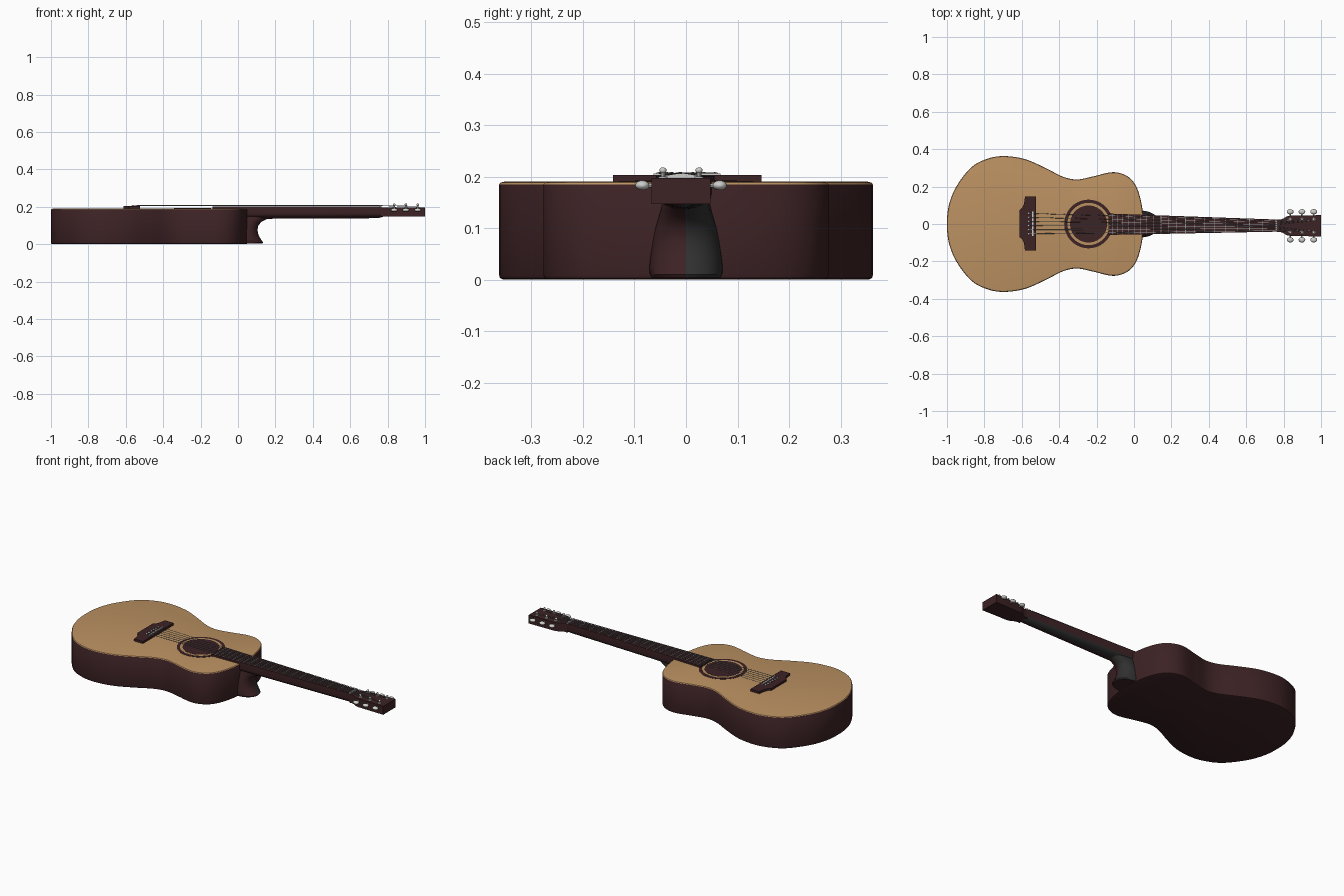
import bpy, bmesh, math
from mathutils import Vector

if "Cube" in bpy.data.objects:
    bpy.data.objects.remove(bpy.data.objects["Cube"])


def material(name, rgb):
    m = bpy.data.materials.new(name)
    m.diffuse_color = (*rgb, 1)
    m.use_nodes = True
    m.node_tree.nodes["Principled BSDF"].inputs["Base Color"].default_value = m.diffuse_color
    return m


TAN = material("spruce tan", (0.50, 0.285, 0.122))
BROWN = material("dark rosewood", (0.046, 0.016, 0.018))
GREY = material("charcoal", (0.03, 0.03, 0.03))
SILVER = material("silver", (0.62, 0.62, 0.60))
STEEL = material("string steel", (0.30, 0.30, 0.31))


def cy(x):
    # the neck and bridge centreline leans very slightly
    return -0.0025 - 0.008 * x


def make(name, verts, faces, mats, smooth=True, rule=None):
    me = bpy.data.meshes.new(name)
    me.from_pydata(verts, [], faces)
    bm = bmesh.new()
    bm.from_mesh(me)
    bmesh.ops.recalc_face_normals(bm, faces=bm.faces)
    for f in bm.faces:
        if rule:
            f.material_index = rule(f)
    bm.to_mesh(me)
    bm.free()
    for m in mats:
        me.materials.append(m)
    ob = bpy.data.objects.new(name, me)
    bpy.context.collection.objects.link(ob)
    if smooth:
        bpy.ops.object.select_all(action='DESELECT')
        ob.select_set(True)
        bpy.context.view_layer.objects.active = ob
        bpy.ops.object.shade_smooth_by_angle(angle=math.radians(35))
    return ob


def loft(name, rings, mats, smooth=True, rule=None, caps=True):
    n = len(rings[0])
    verts = [p for r in rings for p in r]
    faces = [(i * n + j, i * n + (j + 1) % n, (i + 1) * n + (j + 1) % n, (i + 1) * n + j)
             for i in range(len(rings) - 1) for j in range(n)]
    if caps:
        faces += [tuple(range(n)), tuple(range((len(rings) - 1) * n, len(rings) * n))]
    return make(name, verts, faces, mats, smooth, rule)


def prism(name, pts, z0, z1, mat, smooth=True):
    return loft(name, [[(x, y, z) for x, y in pts] for z in (z0, z1)], [mat], smooth)


def box(name, x0, x1, y0, y1, z0, z1, mat):
    return prism(name, [(x0, y0), (x1, y0), (x1, y1), (x0, y1)], z0, z1, mat, False)


def rod(name, a, b, r, mat, n=8):
    a, b = Vector(a), Vector(b)
    d = (b - a).normalized()
    u = d.orthogonal().normalized()
    v = d.cross(u)
    ang = [2 * math.pi * k / n for k in range(n)]
    return loft(name, [[c + (u * math.cos(t) + v * math.sin(t)) * r for t in ang] for c in (a, b)], [mat])


def ellipsoid(name, c, s, mat):
    bm = bmesh.new()
    bmesh.ops.create_uvsphere(bm, u_segments=16, v_segments=10, radius=1)
    verts = [(c[0] + v.co.x * s[0], c[1] + v.co.y * s[1], c[2] + v.co.z * s[2]) for v in bm.verts]
    bm.verts.index_update()
    faces = [tuple(v.index for v in f.verts) for f in bm.faces]
    bm.free()
    return make(name, verts, faces, [mat])


def spline(pts, steps=6):
    out, n = [], len(pts)
    for i in range(n):
        p = [Vector(pts[(i + k) % n]) for k in (-1, 0, 1, 2)]
        for s in range(steps):
            t = s / steps
            out.append(0.5 * (2 * p[1] + (p[2] - p[0]) * t + (2 * p[0] - 5 * p[1] + 4 * p[2] - p[3]) * t * t
                              + (3 * p[1] - p[0] - 3 * p[2] + p[3]) * t ** 3))
    return out


def inset(pts, d):
    n, out = len(pts), []
    for i in range(n):
        t = (pts[(i + 1) % n] - pts[i - 1]).normalized()
        out.append(pts[i] + Vector((t.y, -t.x)) * d)
    return out


# body: figure-eight outline, mirrored
half = [(-1, 0), (-0.99, 0.10), (-0.95, 0.20), (-0.87, 0.303), (-0.78, 0.350), (-0.69, 0.363), (-0.58, 0.346),
        (-0.47, 0.298), (-0.38, 0.253), (-0.305, 0.238), (-0.22, 0.254), (-0.115, 0.277), (-0.04, 0.258),
        (0.01, 0.205), (0.04, 0.11), (0.05, 0)]
outline = spline(half + [(x, -y) for x, y in half[-2:0:-1]])
layers = [(0.008, 0.0), (0.002, 0.003), (0, 0.01), (0, 0.184), (0.002, 0.187)]
loft("body", [[(p.x, p.y, z) for p in inset(outline, d)] for d, z in layers], [BROWN])
# soundboard: light top with a soft edge
loft("soundboard", [[(p.x, p.y, z) for p in inset(outline, d)]
                    for d, z in ((0.0005, 0.185), (0.003, 0.1885), (0.010, 0.19))], [TAN])


# sound hole and rosette rings, thin plates
def disc(name, r, z, mat):
    pts = [(-0.243 + r * math.cos(2 * math.pi * k / 64), r * math.sin(2 * math.pi * k / 64)) for k in range(64)]
    return prism(name, pts, 0.188, z, mat)


disc("rosette_outer", 0.130, 0.1910, BROWN)
disc("rosette_inlay", 0.113, 0.1917, TAN)
disc("sound_hole", 0.099, 0.1924, BROWN)

# bridge with saddle and pins
bc = cy(-0.57)
side = [(-0.525, 0.144), (-0.583, 0.144), (-0.588, 0.105), (-0.598, 0.085), (-0.612, 0.072)]
prism("bridge", [(x, y + bc) for x, y in side] + [(x, -y + bc) for x, y in side[::-1]], 0.188, 0.203, BROWN)
box("saddle", -0.546, -0.538, bc - 0.065, bc + 0.065, 0.2, 0.206, SILVER)


def half_width(x):
    return 0.052 - 0.0195 * (x - 0.05) / 0.71


# fretboard
ends = (-0.135, 0.765)
prism("fretboard", [(x, cy(x) + s * half_width(x)) for x, s in
                    ((ends[0], -1), (ends[1], -1), (ends[1], 1), (ends[0], 1))], 0.185, 0.201, BROWN, False)
for n in range(1, 20):
    x = 0.76 - 1.31 * (1 - 2 ** (-n / 12))
    w = half_width(x) - 0.002
    box(f"fret_{n}", x - 0.0018, x + 0.0018, cy(x) - w, cy(x) + w, 0.2, 0.2025, STEEL)
box("nut", 0.757, 0.767, cy(0.76) - 0.032, cy(0.76) + 0.032, 0.19, 0.206, SILVER)

# neck: rounded underside, one half charcoal
rings = []
for x, zb in ((0.03, 0.134), (0.17, 0.136), (0.75, 0.139), (0.785, 0.15)):
    w = half_width(x)
    arc = [(math.cos(math.pi * k / 12), math.sin(math.pi * k / 12)) for k in range(13)]
    rings.append([(x, cy(x) + w, 0.19)] + [(x, cy(x) + w * c, 0.165 - (0.165 - zb) * s) for c, s in arc]
                 + [(x, cy(x) - w, 0.19)])
loft("neck", rings, [BROWN, GREY],
     rule=lambda f: int(f.calc_center_median().y > cy(f.calc_center_median().x) and f.normal.z < -0.25))

# heel: concave flare down to the back of the body
rings = []
for z, xf, w in ((0.004, 0.130, 0.067), (0.010, 0.134, 0.071), (0.025, 0.123, 0.072), (0.05, 0.109, 0.069),
                 (0.075, 0.104, 0.065), (0.10, 0.109, 0.060), (0.12, 0.125, 0.054), (0.134, 0.155, 0.050),
                 (0.15, 0.18, 0.046)):
    arc = [math.pi * (k / 16 - 0.5) for k in range(17)]
    rings.append([(0.0, -w, z)] + [(0.03 + (xf - 0.03) * math.cos(t) ** 0.8 if abs(t) < 1.57 else 0.03,
                                    w * math.sin(t), z) for t in arc] + [(0.0, w, z)])
loft("heel", rings, [BROWN, GREY], rule=lambda f: int(f.calc_center_median().y > 0.001))

# headstock
hc = cy(0.9)
side = [(0.762, 0.033), (0.785, 0.034), (0.80, 0.040), (0.815, 0.050), (0.835, 0.054), (1.0, 0.057)]
prism("headstock", [(x, y + hc) for x, y in side] + [(x, -y + hc) for x, y in side[::-1]], 0.147, 0.197, BROWN)

# tuners: post, collar, shaft and button, three per side
for s in (-1, 1):
    for i, x in enumerate((0.835, 0.898, 0.961)):
        tag = f"{'left' if s > 0 else 'right'}_{i + 1}"
        py = hc + s * 0.035
        rod("tuner_collar_" + tag, (x, py, 0.195), (x, py, 0.2), 0.009, SILVER, 12)
        rod("tuner_post_" + tag, (x, py, 0.19), (x, py, 0.21), 0.0045, SILVER, 10)
        ellipsoid("tuner_cap_" + tag, (x, py, 0.212), (0.007, 0.007, 0.006), SILVER)
        rod("tuner_shaft_" + tag, (x, hc + s * 0.05, 0.183), (x, hc + s * 0.07, 0.183), 0.004, SILVER)
        ellipsoid("tuner_button_" + tag, (x, hc + s * 0.075, 0.183), (0.018, 0.014, 0.0095), SILVER)

# strings and bridge pins
for i in range(6):
    f = (i - 2.5) / 2.5
    r = 0.0017 - 0.0001 * i
    a = (-0.56, bc + f * 0.055, 0.203)
    b = (-0.542, bc + f * 0.054, 0.207)
    c = (0.762, cy(0.76) + f * 0.027, 0.207)
    s = 1 if f > 0 else -1
    k = i - 3 if f > 0 else 2 - i
    post = ((0.961, 0.898, 0.835)[k], hc + s * 0.03, 0.203)
    for j, (p, q) in enumerate(((a, b), (b, c), (c, post))):
        rod(f"string_{i + 1}_part_{j + 1}", p, q, r, STEEL, 6)
    ellipsoid(f"bridge_pin_{i + 1}", (-0.563, a[1], 0.204), (0.006, 0.006, 0.005), SILVER)
